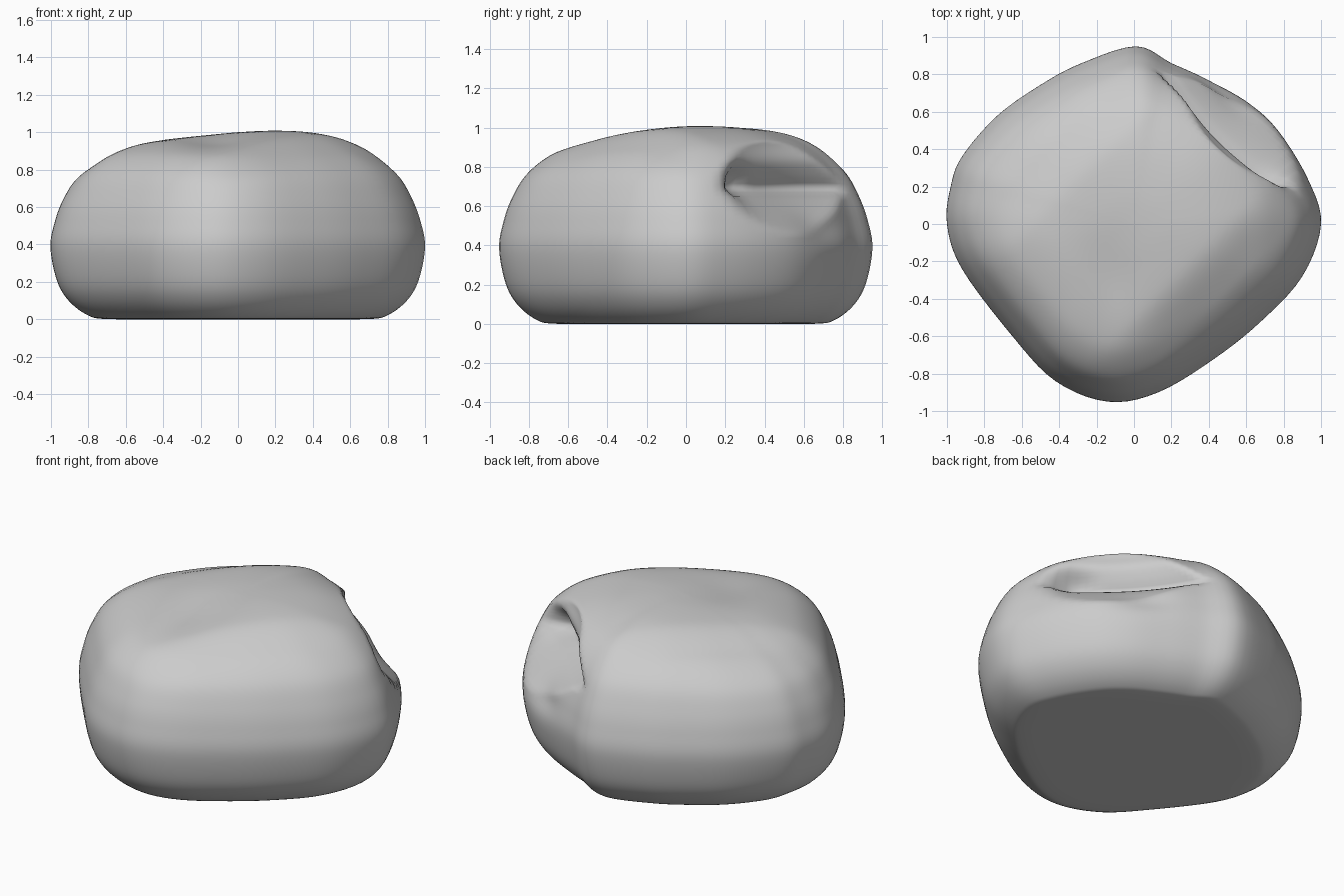
import bpy, bmesh, math
from mathutils import Vector

if "Cube" in bpy.data.objects:
    bpy.data.objects.remove(bpy.data.objects["Cube"])

# Plan outline at the widest level, and (height, scale) side profile
OUTLINE = [(0.01, .95), (-.28, .86), (-.49, .75), (-.73, .58), (-.92, .36), (-.98, .2), (-1, 0),
           (-.92, -.24), (-.65, -.6), (-.42, -.84), (-.14, -.95), (.13, -.9), (.43, -.72),
           (.68, -.52), (.9, -.28), (1, 0), (.93, .24), (.77, .5), (.6, .66), (.38, .78), (.2, .86)]
PROFILE = [(.015, .0), (.015, .4), (.015, .70), (.035, .8), (.11, .9), (.22, .965), (.4, 1.0), (.54, .975),
           (.66, .93), (.78, .86), (.87, .75), (.925, .62), (.965, .44), (.985, .2), (.99, .0)]


def catmull(a, b, c, d, t):
    return .5 * (2*b + (c-a)*t + (2*a - 5*b + 4*c - d)*t*t + (3*b - a - 3*c + d)*t**3)


def smooth_curve(pts, n, closed):
    pts = [Vector(p) for p in pts]
    m = len(pts)
    get = (lambda i: pts[i % m]) if closed else (lambda i: pts[max(0, min(m-1, i))])
    out = [catmull(get(i-1), get(i), get(i+1), get(i+2), k/n)
           for i in range(m if closed else m-1) for k in range(n)]
    return out if closed else out + [pts[-1]]


def ramp(x, a, b):
    t = max(0, min(1, (x-a)/(b-a)))
    return t*t*(3-2*t)


def bump(x, c, w):
    return math.exp(-((x-c)/w)**2)


def shape(p):
    x, y, z = p
    s, t = (x+y)/math.sqrt(2), (y-x)/math.sqrt(2)   # s out of the folded face, t along it
    s0 = s
    # folded crease on the back right face: wall above, sloping shelf below
    if s > .3 and z > .35:
        win = ramp(t, -.52, -.3) * (1 - ramp(t, .38, .68))
        zc = .69
        wall = .60 + .4*t*t
        if z >= zc:
            target = wall + .03*bump(z, .82, .06) - .03*bump(z, zc, .04)
        else:
            target = wall - .03*bump(z, zc, .02) + (.92-wall)*min(1, (zc-z)/.24)**.75
        s -= max(0, s-target) * win
        # pit at one end of the fold, soft hollow beneath the other
        s -= .06 * bump(t, -.28, .1) * bump(z, .74, .06)
        s -= .03 * bump(t, .12, .16) * bump(z, .5, .08)
    # higher crown toward the fold, with a shallow saddle at the front
    crown = ramp(z, .6, .97)
    z += crown * (.03*ramp(s0, -.35, .3) + .012*bump(x, .3, .3)
                  - .03*bump(x, -.12, .18)*bump(y, -.35, .3))
    # face shoulders are a little lower than the front and back corners
    z -= .03 * ramp(z, .6, .95) * ramp(abs(t), .35, .6)
    return Vector(((s-t)/math.sqrt(2), (s+t)/math.sqrt(2), z))


# Loft the rings into one closed body
outline = smooth_curve(OUTLINE, 5, True)
profile = smooth_curve(PROFILE, 6, False)
bm = bmesh.new()
rings = [[bm.verts.new(shape((o.x*sc, o.y*sc, z))) for o in outline] for z, sc in profile[1:-1]]
n = len(outline)
for lo, hi in zip(rings, rings[1:]):
    for i in range(n):
        bm.faces.new((lo[i], lo[(i+1) % n], hi[(i+1) % n], hi[i]))
for ring, (z, sc) in ((rings[0], profile[0]), (rings[-1], profile[-1])):
    tip = bm.verts.new(shape((0, 0, z)))
    for i in range(n):
        bm.faces.new((ring[i], ring[(i+1) % n], tip))
# settle on the floor
low = min(v.co.z for v in bm.verts)
for v in bm.verts:
    v.co.z -= low
bmesh.ops.recalc_face_normals(bm, faces=bm.faces)
for f in bm.faces:
    f.smooth = True
mesh = bpy.data.meshes.new("folded_body")
bm.to_mesh(mesh)
bm.free()
body = bpy.data.objects.new("folded_body", mesh)
bpy.context.collection.objects.link(body)
